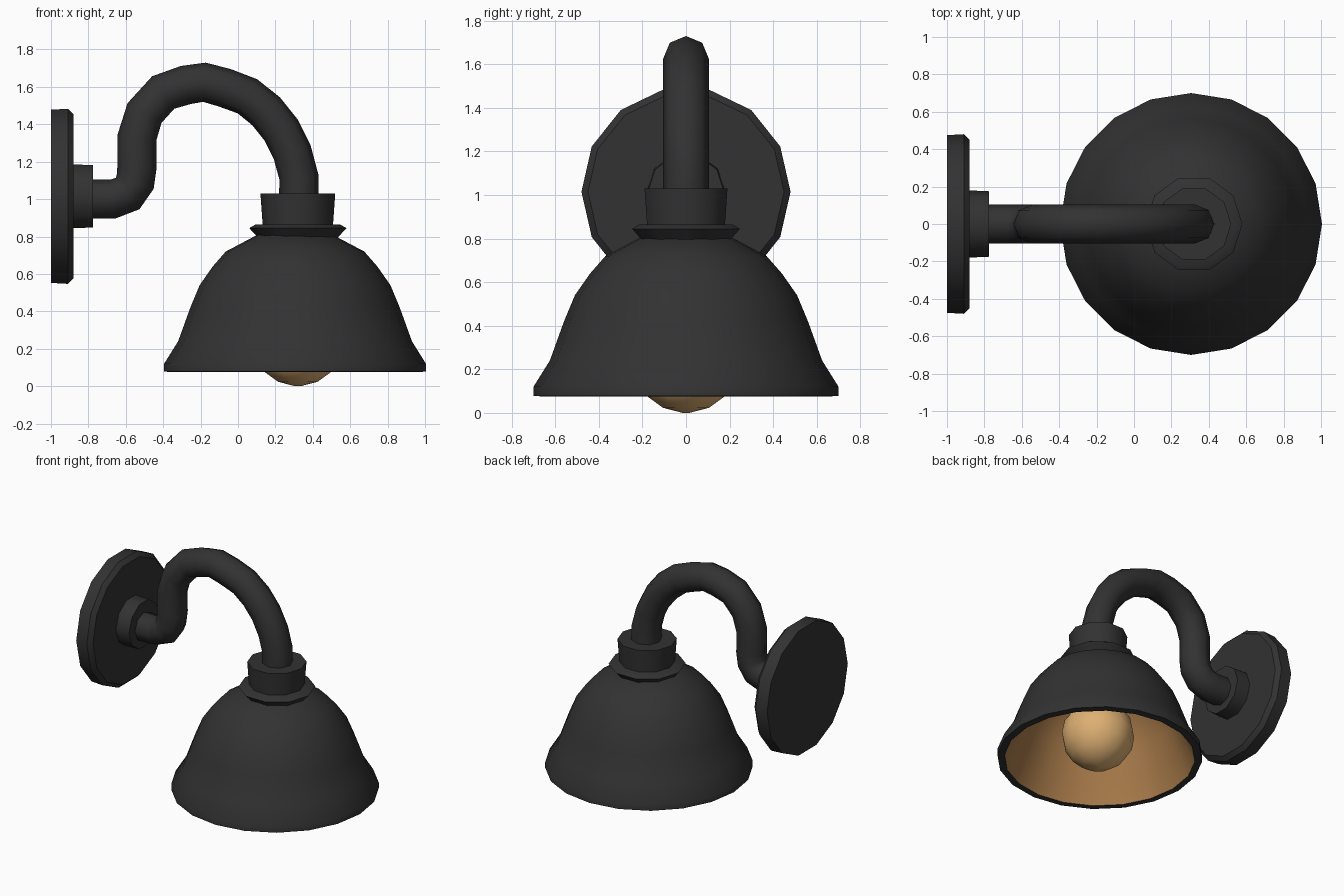
import bpy, bmesh, math
from mathutils import Vector

default = bpy.data.objects.get("Cube")
if default:
    bpy.data.objects.remove(default)


def material(name, rgb):
    m = bpy.data.materials.new(name)
    m.use_nodes = True
    colour = (*rgb, 1)
    m.diffuse_color = colour
    bsdf = next(n for n in m.node_tree.nodes if n.type == 'BSDF_PRINCIPLED')
    bsdf.inputs["Base Color"].default_value = colour
    return m


BLACK = material("black metal", (0.032, 0.032, 0.032))
TAN = material("warm tan lining", (0.40, 0.20, 0.07))
GLOW = material("warm bulb glass", (0.72, 0.43, 0.17))


def skin(name, rings, mats, lining_from=None, angle=40):
    """Join rings of points into a capped skin; bands past lining_from use slot 1."""
    bm = bmesh.new()
    loops = [[bm.verts.new(p) for p in ring] for ring in rings]
    n = len(loops[0])
    for band, (a, b) in enumerate(zip(loops, loops[1:])):
        for i in range(n):
            j = (i + 1) % n
            f = bm.faces.new((a[i], a[j], b[j], b[i]))
            f.material_index = int(lining_from is not None and band >= lining_from)
    bm.faces.new(loops[0])
    last = bm.faces.new(loops[-1])
    last.material_index = int(lining_from is not None)
    bmesh.ops.recalc_face_normals(bm, faces=bm.faces)
    mesh = bpy.data.meshes.new(name)
    bm.to_mesh(mesh)
    bm.free()
    for m in mats:
        mesh.materials.append(m)
    mesh.shade_smooth()
    mesh.set_sharp_from_angle(angle=math.radians(angle))
    ob = bpy.data.objects.new(name, mesh)
    bpy.context.collection.objects.link(ob)
    return ob


def ring(centre, u, v, r, n, turn=0):
    return [centre + r * (u * math.cos(a) + v * math.sin(a))
            for a in (math.tau * (i + turn) / n for i in range(n))]


X, Y, Z = Vector((1, 0, 0)), Vector((0, 1, 0)), Vector((0, 0, 1))


def lathe_z(name, x, profile, n, mats, **kw):
    return skin(name, [ring(Vector((x, 0, z)), X, Y, r, n) for r, z in profile], mats, **kw)


def lathe_x(name, z, profile, n, mats, **kw):
    return skin(name, [ring(Vector((x, 0, z)), Y, Z, r, n) for r, x in profile], mats, **kw)


# Wall plate and the collar that holds the arm
lathe_x("wall_plate", 1.015, [(0.475, -1), (0.48, -0.91), (0.45, -0.88)], 14, [BLACK])
lathe_x("wall_collar", 1.015, [(0.18, -0.89), (0.175, -0.775)], 10, [BLACK])

# Gooseneck arm swept along its path
path = [Vector((x, 0, z)) for x, z in (
    (-0.82, 1.0), (-0.67, 1.0), (-0.59, 1.03), (-0.55, 1.09), (-0.54, 1.17),
    (-0.54, 1.33), (-0.50, 1.46), (-0.40, 1.57), (-0.28, 1.61), (-0.18, 1.625),
    (-0.07, 1.595), (0.05, 1.55), (0.15, 1.47), (0.23, 1.37), (0.29, 1.25),
    (0.325, 1.12), (0.325, 0.98))]
tube = []
for i, p in enumerate(path):
    t = (path[min(i + 1, len(path) - 1)] - path[max(i - 1, 0)]).normalized()
    tube.append(ring(p, t.cross(Y), Y, 0.105, 8))
skin("gooseneck_arm", tube, [BLACK], angle=60)

# Lamp holder and the flared ring under it
lathe_z("lamp_holder", 0.32, [(0.185, 0.82), (0.20, 1.03)], 10, [BLACK])
lathe_z("flared_ring", 0.32, [(0.20, 0.78), (0.26, 0.845), (0.225, 0.865)], 10, [BLACK])

# Bell shade: dark outer skin and lip, tan lining
outer = [(0.20, 0.81), (0.37, 0.72), (0.44, 0.64), (0.51, 0.54), (0.56, 0.42),
         (0.625, 0.24), (0.70, 0.12), (0.70, 0.078)]
inner = [(0.65, 0.075), (0.635, 0.12), (0.58, 0.24), (0.51, 0.42), (0.46, 0.52),
         (0.33, 0.68), (0.16, 0.77)]
lathe_z("bell_shade", 0.305, outer + inner, 20, [BLACK, TAN],
        lining_from=len(outer), angle=50)

# Round bulb with a neck running up into the holder
globe = [(0.25 * math.sin(a), 0.25 - 0.25 * math.cos(a))
         for a in (math.radians(d) for d in (4, 25, 47, 69, 90, 112, 135))]
lathe_z("bulb", 0.32, globe + [(0.11, 0.52), (0.10, 0.78)], 12, [GLOW], angle=60)
